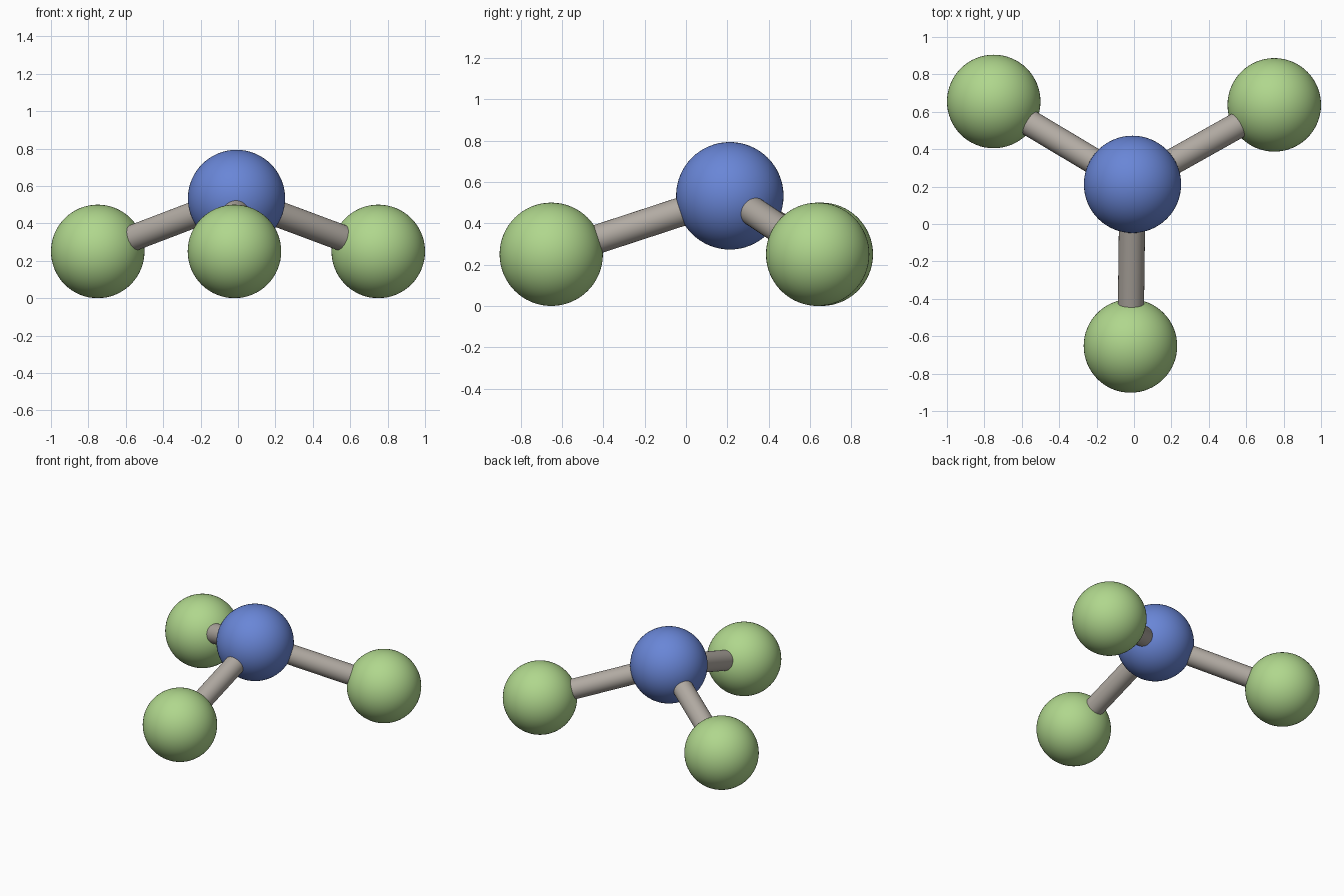
import bpy
from mathutils import Vector

if "Cube" in bpy.data.objects:
    bpy.data.objects.remove(bpy.data.objects["Cube"])


def material(name, rgb):
    # sRGB 0-255 to linear
    lin = [((c / 255 + 0.055) / 1.055) ** 2.4 for c in rgb]
    m = bpy.data.materials.new(name)
    m.diffuse_color = (*lin, 1)
    m.use_nodes = True
    m.node_tree.nodes["Principled BSDF"].inputs["Base Color"].default_value = m.diffuse_color
    return m


GREEN = material("light green", (176, 215, 141))
BLUE = material("blue", (105, 134, 215))
GREY = material("warm grey", (178, 171, 163))


def finish(name, mat):
    ob = bpy.context.object
    ob.name = name
    ob.data.materials.append(mat)
    bpy.ops.object.shade_smooth_by_angle()


def ball(name, centre, radius, mat):
    bpy.ops.mesh.primitive_uv_sphere_add(segments=64, ring_count=32,
                                         radius=radius, location=centre)
    finish(name, mat)


def rod(name, a, b, radius, mat):
    axis = b - a
    bpy.ops.mesh.primitive_cylinder_add(
        vertices=48, radius=radius, depth=axis.length, location=(a + b) / 2,
        rotation=axis.to_track_quat('Z', 'Y').to_euler())
    finish(name, mat)


# Central atom
hub = Vector((-0.008, 0.212, 0.533))
ball("centre_atom", hub, 0.26, BLUE)

# Three outer atoms, each joined to the centre by a bond
outer = {
    "left": Vector((-0.75, 0.655, 0.25)),
    "right": Vector((0.75, 0.637, 0.25)),
    "front": Vector((-0.019, -0.652, 0.25)),
}
for side, pos in outer.items():
    ball(side + "_atom", pos, 0.25, GREEN)
    rod(side + "_bond", hub, pos, 0.07, GREY)
